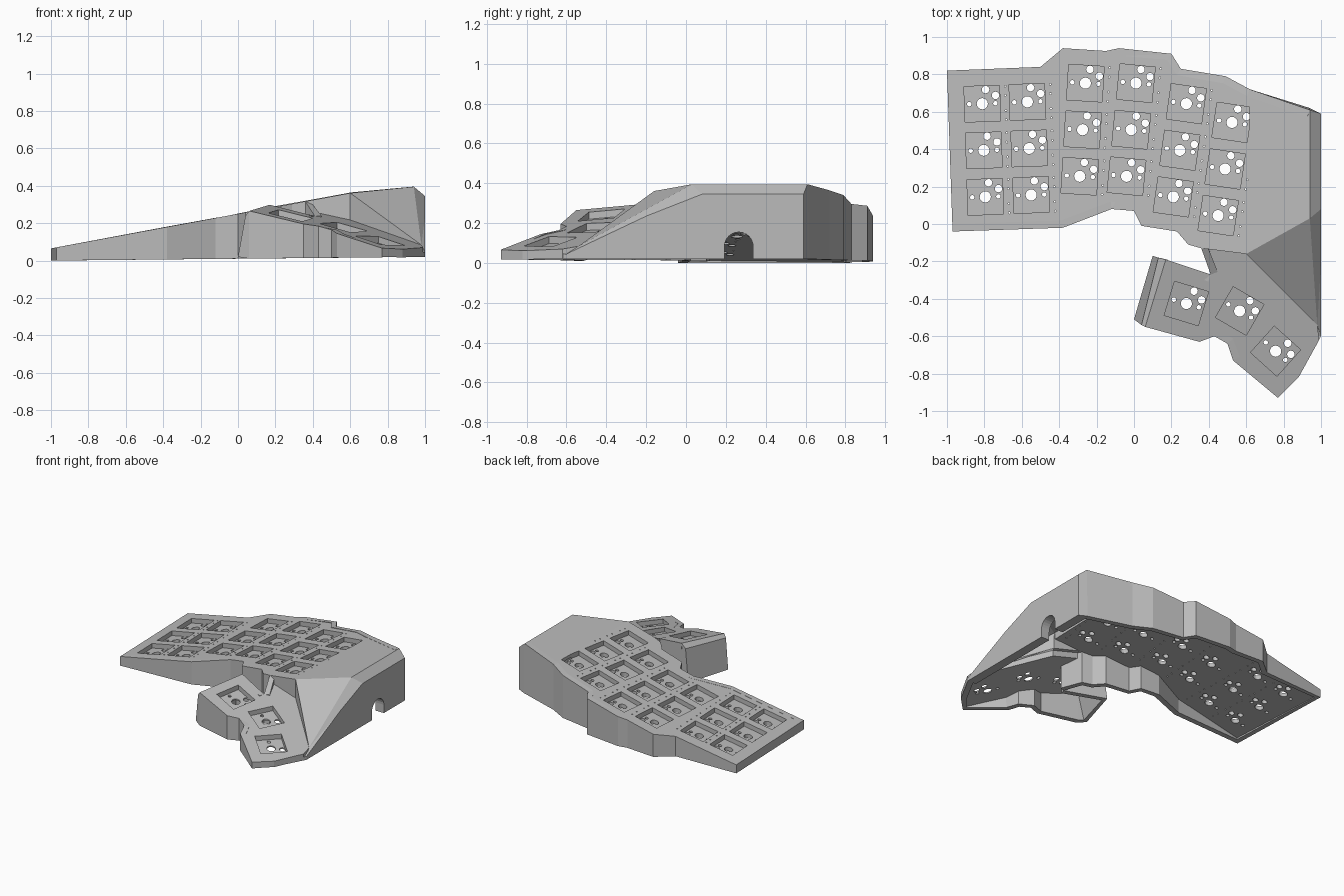
import bpy, bmesh, math
from mathutils import Matrix, Vector

cube = bpy.data.objects.get("Cube")
if cube:
    bpy.data.objects.remove(cube, do_unlink=True)

grey = bpy.data.materials.new("case grey")
grey.use_nodes = True
grey.diffuse_color = (0.5, 0.5, 0.5, 1)
grey.node_tree.nodes["Principled BSDF"].inputs["Base Color"].default_value = grey.diffuse_color


def main_z(x, y):
    return 0.065 + 0.185 * (x + 1)


def thumb_z(x, y):
    return 0.361 - 0.199 * x + 0.152 * y


def floor_z(x):
    return 0.01 * (x + 1)


def make_object(name, bm):
    mesh = bpy.data.meshes.new(name)
    bm.to_mesh(mesh)
    bm.free()
    mesh.materials.append(grey)
    obj = bpy.data.objects.new(name, mesh)
    bpy.context.collection.objects.link(obj)
    return obj


def skin(name, faces, thickness):
    """Panels given as point lists, welded and thickened inward."""
    bm = bmesh.new()
    for pts in faces:
        bm.faces.new([bm.verts.new(p) for p in pts])
    bmesh.ops.remove_doubles(bm, verts=bm.verts, dist=0.0005)
    obj = make_object(name, bm)
    mod = obj.modifiers.new("Thickness", "SOLIDIFY")
    mod.thickness = thickness
    mod.offset = -1
    return obj


def slab(name, outline, height, thickness):
    """Tilted plate with vertical edges."""
    bm = bmesh.new()
    top = [bm.verts.new((x, y, height(x, y))) for x, y in outline]
    low = [bm.verts.new((x, y, height(x, y) - thickness)) for x, y in outline]
    bm.faces.new(top)
    bm.faces.new(low[::-1])
    for i in range(len(top)):
        j = (i + 1) % len(top)
        bm.faces.new((low[i], low[j], top[j], top[i]))
    return make_object(name, bm)


def place(verts, key, height):
    """Turn a cutter to its key and shear it onto the plate."""
    cx, cy, angle = key
    turn = Matrix.Rotation(math.radians(angle), 3, "Z")
    for v in verts:
        p = turn @ v.co + Vector((cx, cy, 0))
        v.co = (p.x, p.y, p.z + height(p.x, p.y))


HOLES = [(0, 0, 0.03), (0.02, 0.075, 0.02), (0.072, 0.042, 0.02),
         (-0.07, 0, 0.012), (0.07, 0, 0.012)]
POCKET, DEPTH = 0.19, 0.035


def cut_keys(plate, keys, height, dots):
    """Square switch pockets, then the round holes in their floors."""
    pockets, holes = bmesh.new(), bmesh.new()
    for key in keys:
        shape = Matrix.Translation((0, 0, 0)) @ Matrix.Diagonal((POCKET, POCKET, DEPTH * 2, 1))
        place(bmesh.ops.create_cube(pockets, size=1, matrix=shape)["verts"], key, height)
        drills = [(x, y, r, 16, -DEPTH / 2) for x, y, r in HOLES]
        drills += [(0.125, d, 0.005, 6, 0.05) for d in dots]
        for x, y, r, sides, top in drills:
            ends = bmesh.ops.create_cone(
                holes, cap_ends=True, segments=sides, radius1=r, radius2=r, depth=0.2,
                matrix=Matrix.Translation((x, y, top - 0.1)))
            place(ends["verts"], key, height)
    for label, bm in (("pocket_cutter", pockets), ("hole_cutter", holes)):
        cutter = make_object(plate.name + "_" + label, bm)
        cutter.hide_render = True
        cutter.hide_viewport = True
        mod = plate.modifiers.new(label, "BOOLEAN")
        mod.operation = "DIFFERENCE"
        mod.solver = "EXACT"
        mod.object = cutter


# Outlines, counter-clockwise from above
front_edge = [(-0.97, -0.04), (-0.38, -0.02), (-0.12, 0.08), (0, 0.07), (0.04, -0.01),
              (0.23, -0.04), (0.29, -0.11), (0.36, -0.13)]
back_edge = [(0.62, 0.72), (0.49, 0.79), (0.25, 0.83), (0.2, 0.91), (-0.08, 0.94),
             (-0.15, 0.925), (-0.38, 0.94), (-0.5, 0.84), (-1, 0.82)]
thumb_front = [(0.35, -0.63), (0.43, -0.6), (0.5, -0.64), (0.53, -0.73), (0.77, -0.93),
               (0.88, -0.82)]
notch, saddle = (0.41, -0.27), (0.6, -0.16)
crest_back, crest_front = (0.17, -0.19), (0.06, -0.55)

# Main key plate: bottom key of each column, upward drift in x, and turn
main_plate = slab("main_key_plate", front_edge + [saddle] + back_edge, main_z, 0.065)
columns = [(-0.795, 0.145, -0.008, 2), (-0.55, 0.155, -0.01, 2), (-0.29, 0.255, 0.015, -3.5),
           (-0.04, 0.255, 0.025, -5.5), (0.21, 0.145, 0.035, -8), (0.45, 0.045, 0.037, -8.5)]
main_keys = [(x + drift * row, y + 0.249 * row, angle)
             for x, y, drift, angle in columns for row in range(3)]
cut_keys(main_plate, main_keys, main_z, (-0.09, -0.04, 0.04, 0.09))

# Thumb key plate
thumb_plate = slab("thumb_key_plate",
                   [crest_back, crest_front] + thumb_front
                   + [(0.99, -0.62), (0.98, -0.54), saddle, front_edge[-1], notch],
                   thumb_z, 0.045)
cut_keys(thumb_plate, [(0.28, -0.425, -17), (0.565, -0.465, -30), (0.757, -0.68, -42)],
         thumb_z, ())

# Shoulder panels between the two plates and the right side
A, B = (*back_edge[0], main_z(*back_edge[0])), (*saddle, main_z(*saddle))
B_low = (*saddle, thumb_z(*saddle))
F = front_edge[-1]
C, D, E = (0.94, 0.03, 0.395), (0.94, 0.61, 0.395), (0.98, -0.54, thumb_z(0.98, -0.54))
G, H, I, J = (1, 0.08, 0.345), (1, 0.59, 0.345), (1, -0.2, 0.235), (1, -0.6, 0.045)
skin("shoulder", [
    (A, B, C, D), (B, E, C), (B, B_low, E),
    ((*F, main_z(*F)), (*F, thumb_z(*F)), B_low, B),
    (D, C, G, H), (C, E, I, G), (E, J, I)], 0.03)

# Chamfer along the inner end of the thumb plate
lip_back, lip_front = (0.13, -0.18, 0.27), (0.04, -0.54, 0.24)
skin("thumb_chamfer", [((*crest_back, thumb_z(*crest_back)), lip_back, lip_front,
                        (*crest_front, thumb_z(*crest_front)))], 0.02)

# Right wall with an arched cable opening
arch = [(1, 0.265 - 0.072 * math.cos(t * math.pi / 12), 0.083 + 0.072 * math.sin(t * math.pi / 12))
        for t in range(13)]
base = floor_z(1)
skin("right_wall", [[(1, -0.6, base), (1, 0.193, base)] + arch
                    + [(1, 0.337, base), (1, 0.59, base), H, G, I, J]], 0.07)

# Outer walls: runs of (top point, foot point)
def upright(points, height):
    return [((x, y, height(x, y)), (x, y, floor_z(x))) for x, y in points]


def wall(name, run):
    skin(name, [(f0, f1, t1, t0) for (t0, f0), (t1, f1) in zip(run, run[1:])], 0.04)


wall("front_wall", upright(front_edge, main_z) + upright([notch], thumb_z))
wall("thumb_wall", upright([notch], thumb_z)
     + [(lip_back, (0.1, -0.17, 0.02)), (lip_front, (0, -0.51, 0.02))]
     + upright([crest_front] + thumb_front, thumb_z) + [(J, (1, -0.6, base))])
wall("back_wall", [(H, (1, 0.59, base)), (D, (0.94, 0.62, base))]
     + upright(back_edge + front_edge[:1], main_z))
